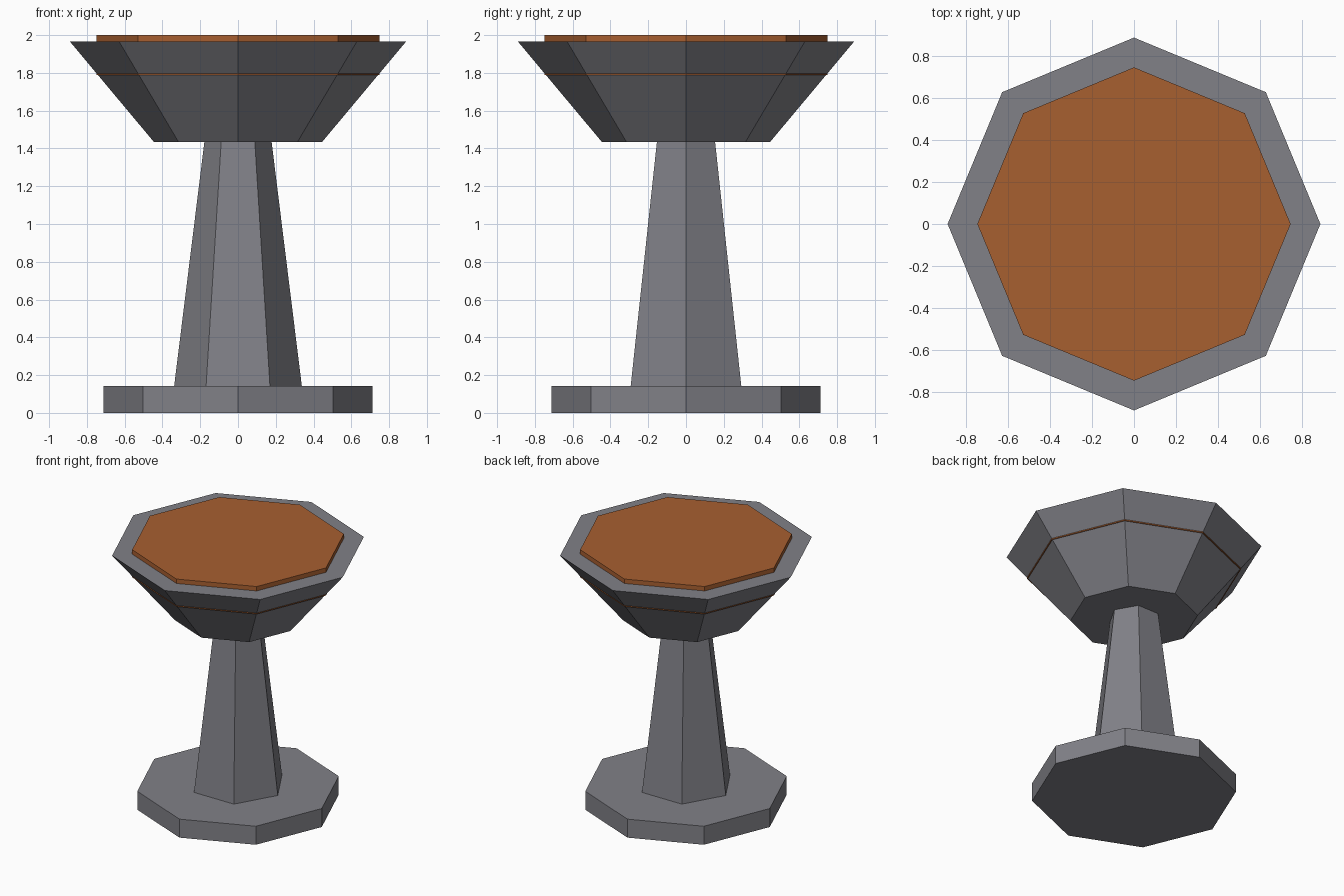
import bpy
import math

if "Cube" in bpy.data.objects:
    bpy.data.objects.remove(bpy.data.objects["Cube"])


def material(name, color):
    m = bpy.data.materials.new(name)
    m.diffuse_color = (*color, 1.0)
    m.use_nodes = True
    m.node_tree.nodes["Principled BSDF"].inputs["Base Color"].default_value = m.diffuse_color
    return m


stone = material("grey_stone", (0.22, 0.22, 0.245))
rust = material("orange_fill", (0.39, 0.115, 0.03))


def frustum(name, sides, r_bottom, r_top, z0, z1, mat):
    # Flat-sided tapered prism with a corner on the +x axis
    turn = math.pi / 2 if sides == 6 else 0.0
    bpy.ops.mesh.primitive_cone_add(vertices=sides, radius1=r_bottom, radius2=r_top,
                                    depth=z1 - z0, location=(0, 0, (z0 + z1) / 2),
                                    rotation=(0, 0, turn))
    ob = bpy.context.object
    ob.name = name
    ob.data.materials.append(mat)
    return ob


# Octagonal foot slab
frustum("base", 8, 0.712, 0.712, 0.0, 0.142, stone)
# Six-sided tapering column
frustum("column", 6, 0.338, 0.178, 0.142, 1.434, stone)
# Flared octagonal bowl
frustum("bowl", 8, 0.445, 0.89, 1.434, 1.966, stone)
# Filling that stands above the rim and just breaks through the bowl sides
frustum("bowl_filling", 8, 0.748, 0.748, 1.788, 2.0, rust)
